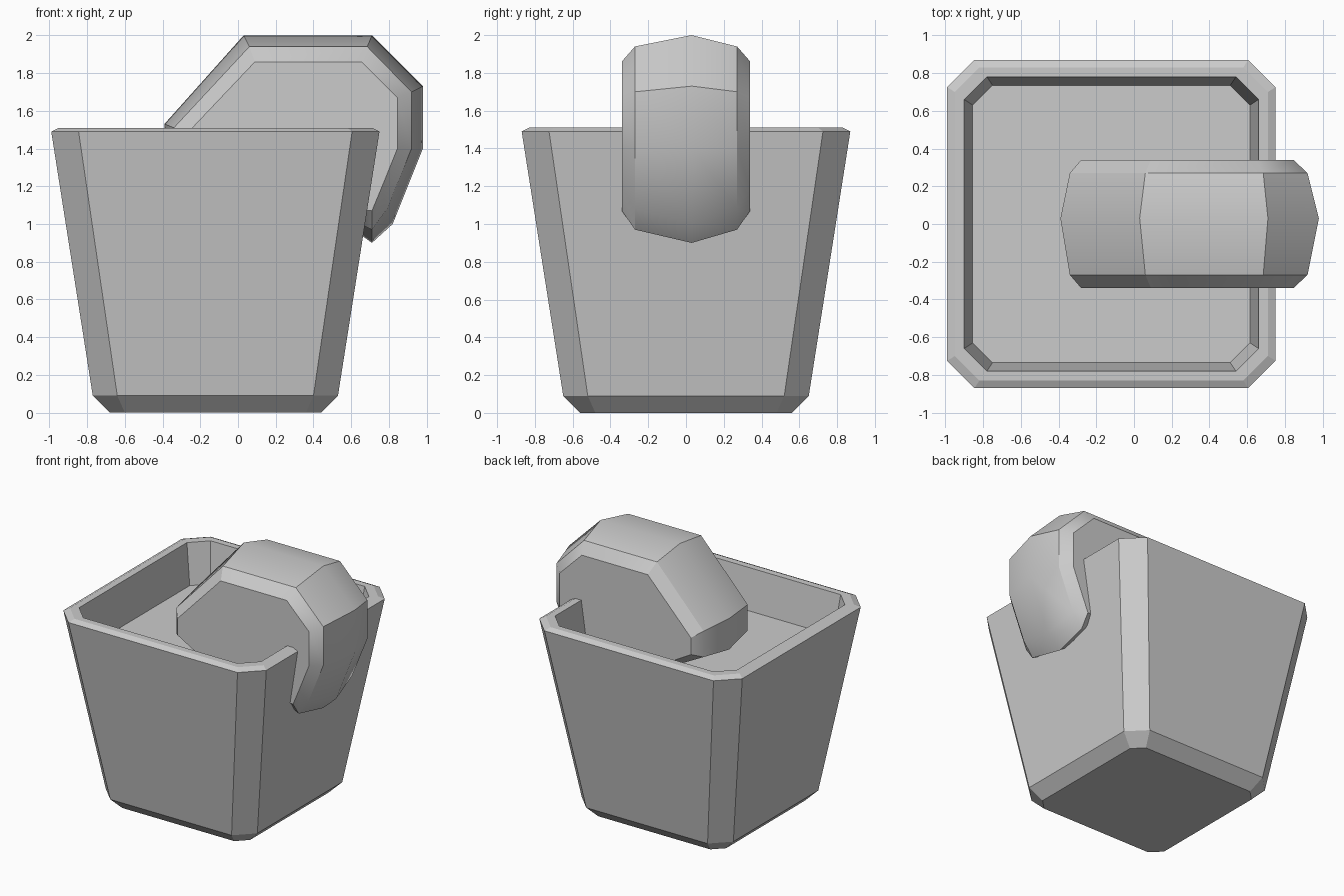
import bpy, bmesh

if "Cube" in bpy.data.objects:
    bpy.data.objects.remove(bpy.data.objects["Cube"])


def loft(name, rings):
    """Skin a list of equal-length vertex rings and cap both ends."""
    bm = bmesh.new()
    loops = [[bm.verts.new(p) for p in ring] for ring in rings]
    n = len(loops[0])
    for a, b in zip(loops, loops[1:]):
        for i in range(n):
            j = (i + 1) % n
            bm.faces.new((a[i], a[j], b[j], b[i]))
    bm.faces.new(loops[0][::-1])
    bm.faces.new(loops[-1])
    bmesh.ops.recalc_face_normals(bm, faces=bm.faces[:])
    mesh = bpy.data.meshes.new(name)
    bm.to_mesh(mesh)
    bm.free()
    obj = bpy.data.objects.new(name, mesh)
    bpy.context.collection.objects.link(obj)
    return obj


def octagon(h, f, z, cx=-0.12):
    """Square of half width h with chamfered corners (flat half length f)."""
    pts = [(h, -f), (h, f), (f, h), (-f, h), (-h, f), (-h, -f), (-f, -h), (f, -h)]
    return [(cx + x, y, z) for x, y in pts]


# Tapered tub: outside, rim, inner wall, filled top
tub_levels = [
    (0.56, 0.48, 0.0), (0.65, 0.52, 0.09), (0.87, 0.725, 1.49),
    (0.83, 0.70, 1.51), (0.78, 0.66, 1.51), (0.735, 0.63, 1.2),
]
loft("tub", [octagon(*level) for level in tub_levels])

# Thick tongue draped over the right rim: xz profiles for ridge, bevel and side
ridge = [(-0.39, 1.53), (0.03, 2.0), (0.71, 2.0), (0.98, 1.73), (0.98, 1.40),
         (0.82, 1.0), (0.71, 0.90), (0.60, 0.98), (0.5, 1.1), (-0.02, 1.1), (-0.39, 1.29)]
bevel = [(-0.34, 1.51), (0.06, 1.94), (0.685, 1.94), (0.92, 1.70), (0.92, 1.40),
         (0.79, 1.08), (0.71, 0.97), (0.60, 1.03), (0.5, 1.1), (0.06, 1.1), (-0.34, 1.31)]
side = [(-0.28, 1.47), (0.09, 1.86), (0.655, 1.86), (0.845, 1.67), (0.845, 1.40),
        (0.76, 1.19), (0.71, 1.07), (0.60, 1.08), (0.5, 1.1), (0.14, 1.1), (-0.28, 1.34)]
slices = [(-0.34, side), (-0.27, bevel), (0.03, ridge), (0.27, bevel), (0.34, side)]
tongue = loft("tongue", [[(x, y, z) for x, z in prof] for y, prof in slices])

# Soft shading across the tongue's shallow ridge only
bpy.ops.object.select_all(action='DESELECT')
tongue.select_set(True)
bpy.context.view_layer.objects.active = tongue
bpy.ops.object.shade_smooth_by_angle(angle=0.54)
